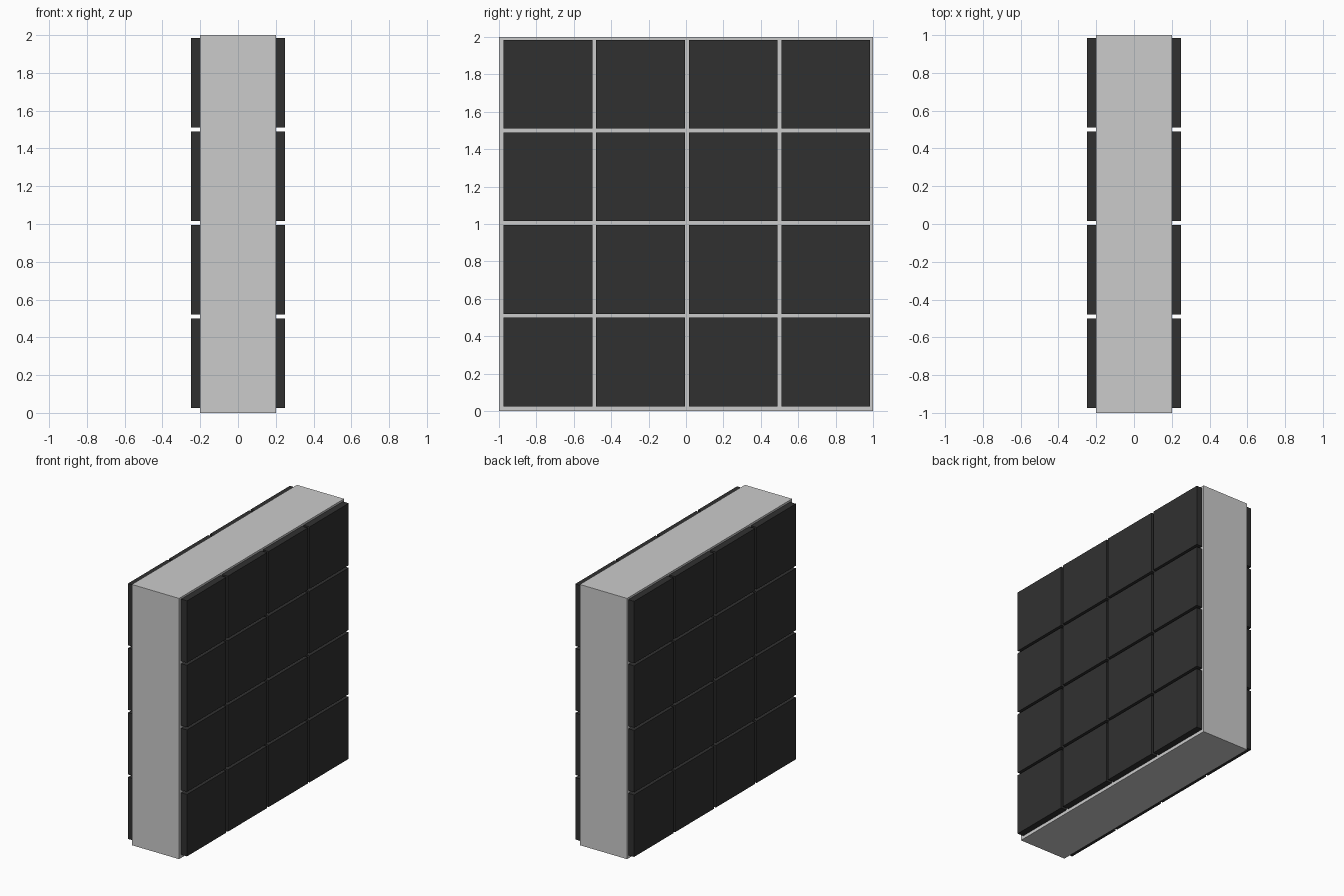
import bpy

if "Cube" in bpy.data.objects:
    bpy.data.objects.remove(bpy.data.objects["Cube"])

dark = bpy.data.materials.new("dark_panel")
dark.diffuse_color = (0.03, 0.03, 0.03, 1)
dark.use_nodes = True
dark.node_tree.nodes["Principled BSDF"].inputs["Base Color"].default_value = dark.diffuse_color


def box(name, center, size, material=None):
    bpy.ops.mesh.primitive_cube_add(size=1, location=center)
    ob = bpy.context.object
    ob.name = name
    ob.scale = size
    bpy.ops.object.transform_apply(location=False, rotation=False, scale=True)
    if material:
        ob.data.materials.append(material)
    return ob


# Central slab
box("wall_core", (0, 0, 1), (0.4, 2, 2))

# 4 x 4 grid of raised panels on both broad sides
PITCH, TILE = 0.495, 0.475
for side, label in ((1, "right"), (-1, "left")):
    for row in range(4):
        for col in range(4):
            y = 0.005 + (col - 1.5) * PITCH
            z = 1.005 + (row - 1.5) * PITCH
            box(f"{label}_panel_{row}_{col}", (side * 0.225, y, z),
                (0.05, TILE, TILE), dark)
